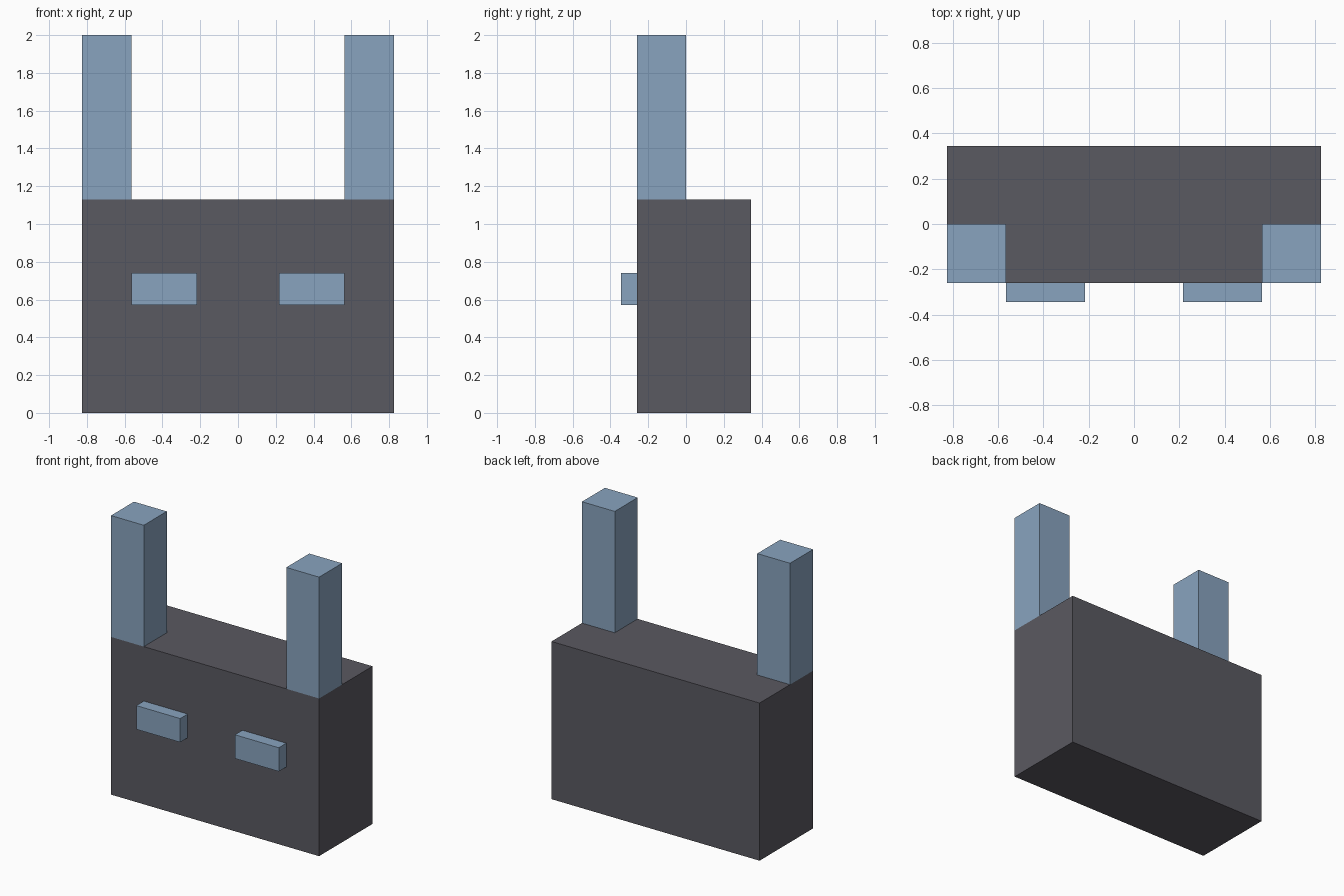
import bpy

cube = bpy.data.objects.get("Cube")
if cube:
    bpy.data.objects.remove(cube, do_unlink=True)


def make_material(name, colour):
    mat = bpy.data.materials.new(name)
    mat.use_nodes = True
    mat.diffuse_color = colour
    shader = next(n for n in mat.node_tree.nodes if n.type == "BSDF_PRINCIPLED")
    shader.inputs["Base Color"].default_value = colour
    return mat


def make_box(name, low, high, mat):
    """Axis-aligned box between two opposite corners."""
    centre = [(a + b) / 2 for a, b in zip(low, high)]
    bpy.ops.mesh.primitive_cube_add(size=1, location=centre)
    box = bpy.context.object
    box.name = name
    box.scale = [b - a for a, b in zip(low, high)]
    bpy.ops.object.transform_apply(location=False, rotation=False, scale=True)
    box.data.materials.append(mat)
    return box


dark_grey = make_material("dark grey", (0.102, 0.100, 0.119, 1))
pale_blue = make_material("pale blue", (0.25, 0.371, 0.521, 1))

half_width, front, back, top = 0.825, -0.26, 0.345, 1.13
inner = 0.565

# Main block
make_box("body", (-half_width, front, 0), (half_width, back, top), dark_grey)

# Tall posts on the front corners and raised blocks on the front face
for side, s in (("left", 1), ("right", -1)):
    xs = sorted((s * inner, s * half_width))
    make_box(side + "_post", (xs[0], front, top), (xs[1], 0, 2), pale_blue)
    xs = sorted((s * 0.217, s * inner))
    make_box(side + "_eye", (xs[0], -0.345, 0.57), (xs[1], front, 0.74), pale_blue)
